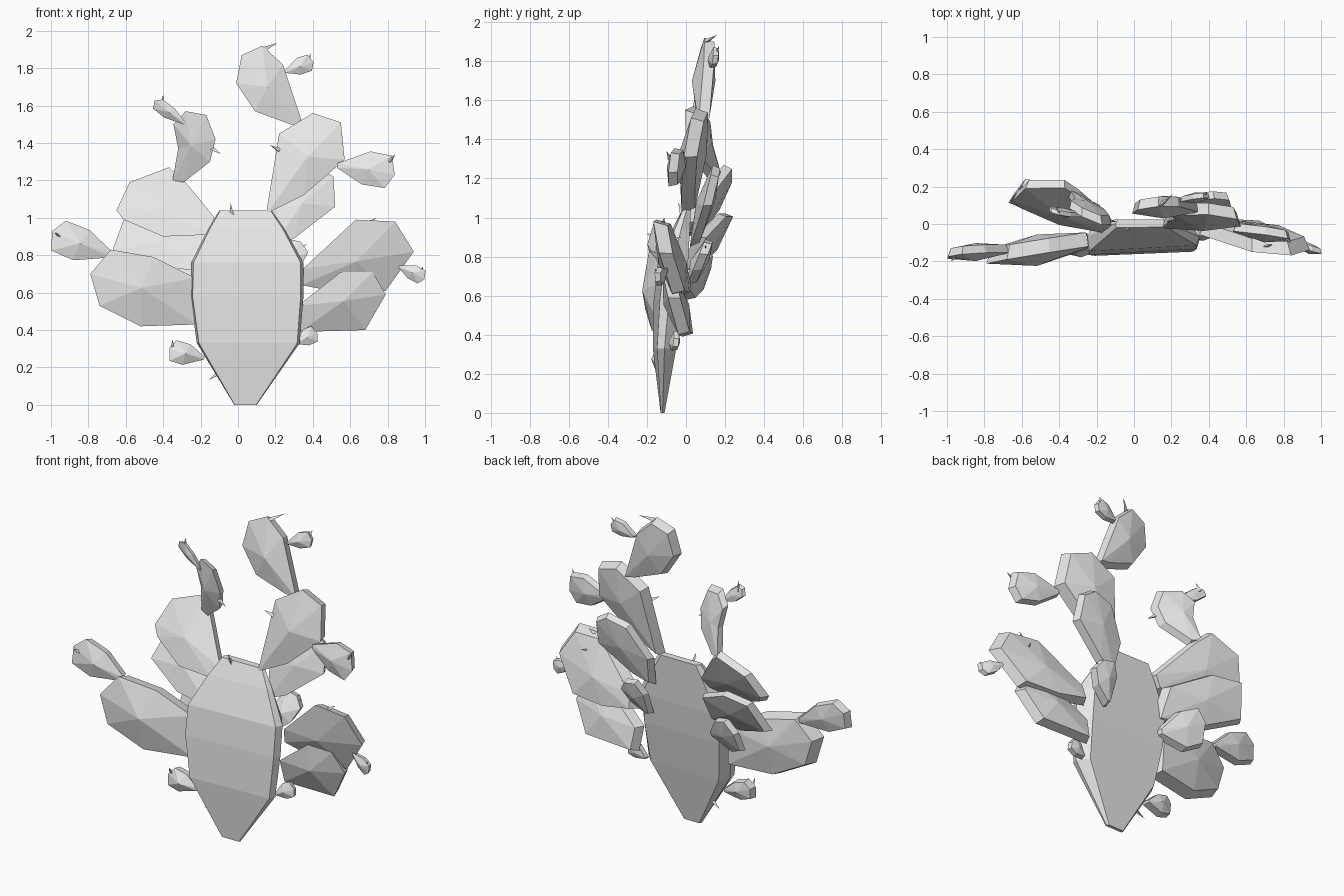
import bpy, bmesh
from mathutils import Vector

cube = bpy.data.objects.get("Cube")
if cube:
    bpy.data.objects.remove(cube)

grey = bpy.data.materials.new("pale_grey")
grey.use_nodes = True
shade = (0.8, 0.8, 0.8, 1)
grey.diffuse_color = shade
grey.node_tree.nodes["Principled BSDF"].inputs["Base Color"].default_value = shade


def finish(name, bm):
    bmesh.ops.recalc_face_normals(bm, faces=bm.faces)
    mesh = bpy.data.meshes.new(name)
    bm.to_mesh(mesh)
    bm.free()
    mesh.materials.append(grey)
    obj = bpy.data.objects.new(name, mesh)
    bpy.context.collection.objects.link(obj)
    return obj


def bridge(bm, ring_a, ring_b):
    count = len(ring_a)
    for i in range(count):
        j = (i + 1) % count
        bm.faces.new((ring_a[i], ring_a[j], ring_b[j], ring_b[i]))


def pad(name, outline, depth, slope, thick=0.08):
    """Faceted lens: outline in x, z on a leaning plane, with a raised centre on both sides."""
    middle = sum((Vector(p) for p in outline), Vector((0, 0))) / len(outline)
    slope = Vector(slope)
    bm = bmesh.new()

    def ring(scale, offset):
        verts = []
        for p in outline:
            d = (Vector(p) - middle) * scale
            verts.append(bm.verts.new((middle.x + d.x, depth + offset + slope.dot(d), middle.y + d.y)))
        return verts

    front, back = ring(1, -thick * 0.2), ring(0.9, thick * 0.35)
    bridge(bm, front, back)
    for loop, side in ((front, -1), (back, 1)):
        centre = bm.verts.new((middle.x, depth + side * thick * 0.6, middle.y))
        for i in range(len(loop)):
            bm.faces.new((loop[i - 1], loop[i], centre))
    return finish(name, bm)


# Pointed-base outline for the small pads: share of length, share of width
EGG = ((0, .06), (.55, .46), (.92, .4), (1, -.1), (.85, -.48), (.45, -.44), (0, -.06))


def bud(name, base, tip, width, depth, slope, thick=0.08):
    base, tip = Vector(base), Vector(tip)
    along = tip - base
    across = Vector((-along.y, along.x)).normalized() * width
    return pad(name, [base + along * a + across * b for a, b in EGG], depth, slope, thick)


def thorn(name, root, tip, radius=0.014):
    root, tip = Vector(root), Vector(tip)
    bm = bmesh.new()
    bmesh.ops.create_cone(bm, cap_ends=True, segments=3, radius1=radius, radius2=0, depth=(tip - root).length)
    obj = finish(name, bm)
    obj.location = (root + tip) / 2
    obj.rotation_euler = (tip - root).to_track_quat("Z", "Y").to_euler()


# Trunk: height, left and right edge, front and back depth
bm = bmesh.new()
rings = []
for z, a, b, f, k in ((0, -.02, .1, -.13, -.11), (.33, -.22, .33, -.17, -.05), (.58, -.255, .35, -.165, -.01),
                      (.76, -.25, .35, -.145, .01), (.94, -.16, .25, -.07, .02), (1.04, -.1, .18, -.02, .025)):
    w = b - a
    m = (f + k) / 2
    section = ((a, m), (a + .02 * w, f), (b - .025 * w, f + .05 * w * (k - f) / .15),
               (b, m), (b - .1 * w, k), (a + .06 * w, k))
    rings.append([bm.verts.new((x, y, z)) for x, y in section])
for low, high in zip(rings, rings[1:]):
    bridge(bm, low, high)
bm.faces.new(rings[0])
bm.faces.new(rings[-1])
finish("trunk", bm)

# Large pads on the right side
pad("right_low_pad", ((-.22, .43), (-.52, .42), (-.74, .53), (-.79, .7), (-.68, .83), (-.45, .79), (-.23, .68)),
    -.14, (.17, .03), .14)
pad("right_middle_pad", ((-.16, .72), (-.42, .73), (-.67, .83), (-.6, 1.02), (-.4, 1.02), (-.16, .9)),
    .1, (-.2, .55), .09)
pad("right_high_pad", ((-.1, .97), (-.15, .91), (-.4, .9), (-.61, .99), (-.65, 1.04), (-.58, 1.19),
                       (-.37, 1.27), (-.28, 1.19)), .1, (-.2, .55), .1)
pad("right_top_pad", ((-.35, 1.2), (-.32, 1.37), (-.345, 1.5), (-.28, 1.57), (-.17, 1.55), (-.12, 1.42),
                      (-.15, 1.3), (-.29, 1.19)), .08, (-.45, -.2))

# Large pads on the left side
pad("left_high_pad", ((.15, 1.02), (.22, 1.45), (.4, 1.56), (.55, 1.51), (.57, 1.31), (.35, 1.12)),
    .035, (-.1, .18), .12)
pad("left_back_pad", ((.19, .85), (.17, 1.03), (.29, 1.23), (.43, 1.27), (.51, 1.22), (.52, 1.06), (.3, .89)),
    .1, (.05, .25))
pad("left_top_pad", ((.09, 1.57), (-.01, 1.72), (.02, 1.87), (.13, 1.92), (.24, 1.82), (.35, 1.49), (.28, 1.5)),
    .09, (.1, .12), .1)
pad("left_middle_pad", ((.34, .64), (.35, .73), (.63, .99), (.84, .98), (.94, .82), (.79, .61), (.55, .6)),
    -.07, (-.1, -.25), .12)
pad("left_low_pad", ((.33, .39), (.32, .53), (.55, .71), (.72, .71), (.79, .59), (.68, .4)),
    -.05, (-.05, -.25), .11)

# Small pads growing from the large ones and the trunk
bud("right_low_bud", (-.67, .8), (-1, .91), .2, -.15, (.1, .1))
bud("right_top_bud", (-.28, 1.5), (-.45, 1.62), .08, .06, (-.3, -.2), .04)
bud("right_foot_bud", (-.18, .25), (-.37, .29), .13, -.13, (.1, .1))
bud("right_back_bud", (-.17, .64), (-.43, .72), .24, .05, (-.3, .4))
bud("left_high_bud", (.53, 1.28), (.84, 1.25), .2, -.05, (-.15, .1))
bud("left_top_bud", (.25, 1.78), (.4, 1.84), .1, .14, (.1, .1), .05)
bud("left_middle_bud", (.86, .74), (1, .68), .09, -.13, (-.3, 0), .05)
bud("left_foot_bud", (.31, .33), (.42, .39), .1, -.06, (.1, .1), .05)
bud("left_rear_bud", (.22, .66), (.32, .88), .16, .07, (0, .4))

# Thorns
for i, (root, tip) in enumerate((
        ((-.03, -.02, 1.02), (-.04, -.04, 1.08)), ((-.41, .08, 1.6), (-.4, .06, 1.66)),
        ((.14, .1, 1.9), (.21, .16, 1.935)), ((.22, .03, 1.36), (.17, .01, 1.39)),
        ((-.14, .02, 1.37), (-.09, .01, 1.34)), ((.81, -.08, 1.3), (.84, -.1, 1.34)),
        ((-.35, -.14, .3), (-.35, -.17, .35)), ((-.1, -.11, .17), (-.16, -.1, .13)),
        ((.37, .15, 1.83), (.39, .17, 1.88)), ((.7, -.12, .97), (.74, -.11, 1.0)),
        ((.97, -.14, .7), (.99, -.16, .74)), ((-.95, -.17, .9), (-.98, -.2, .92)),
        ((.31, .1, .82), (.37, .1, .86)), ((.7, -.1, .88), (.73, -.02, .9)))):
    thorn("thorn_%d" % (i + 1), root, tip)
